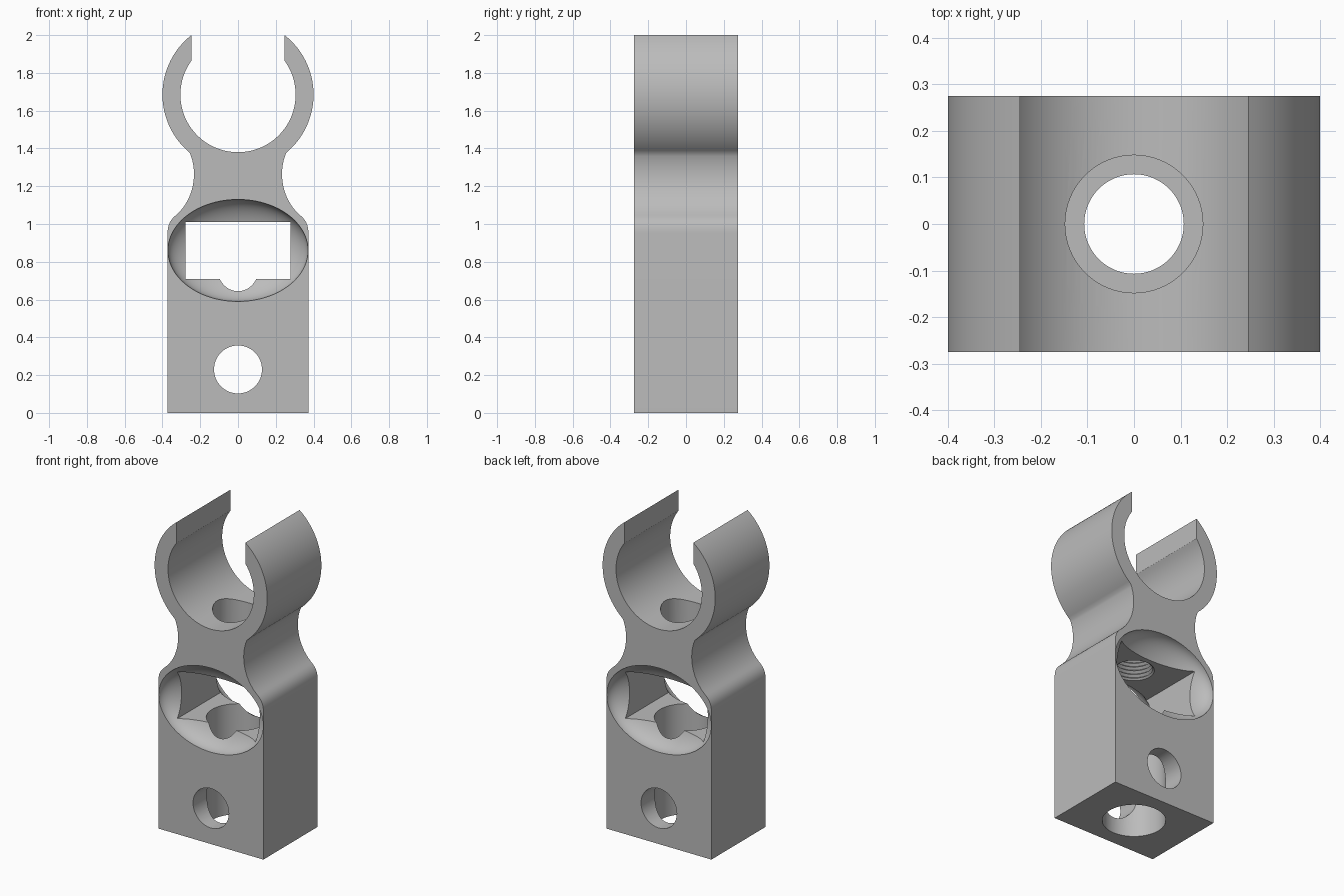
import bpy, bmesh
from math import sin, cos, pi, atan2, asin, acos
from mathutils import Matrix

cube = bpy.data.objects.get("Cube")
if cube:
    bpy.data.objects.remove(cube, do_unlink=True)

HALF_DEPTH = 0.275
RING_Z, R_OUT, R_IN, GAP = 1.685, 0.40, 0.305, 0.245

grey = bpy.data.materials.new("plain grey")
grey.use_nodes = True
grey.diffuse_color = (0.5, 0.5, 0.5, 1)
grey.node_tree.nodes["Principled BSDF"].inputs["Base Color"].default_value = (0.5, 0.5, 0.5, 1)


def make_object(name, bm):
    bmesh.ops.recalc_face_normals(bm, faces=bm.faces)
    mesh = bpy.data.meshes.new(name)
    bm.to_mesh(mesh)
    bm.free()
    obj = bpy.data.objects.new(name, mesh)
    bpy.context.scene.collection.objects.link(obj)
    mesh.materials.append(grey)
    return obj


def arc(radius, start, end, steps):
    angles = [start + (end - start) * i / steps for i in range(steps + 1)]
    return [(radius * cos(a), RING_Z + radius * sin(a)) for a in angles]


def bezier(a, b, c, d, steps):
    pts = []
    for i in range(steps + 1):
        t = i / steps
        w = ((1 - t) ** 3, 3 * t * (1 - t) ** 2, 3 * t * t * (1 - t), t ** 3)
        pts.append(tuple(sum(k * p[j] for k, p in zip(w, (a, b, c, d))) for j in (0, 1)))
    return pts


def lathe(name, profile, segments=64):
    """Solid of revolution around z from (radius, height) pairs."""
    bm = bmesh.new()
    rings = [[bm.verts.new((r * cos(2 * pi * i / segments), r * sin(2 * pi * i / segments), z))
              for i in range(segments)] for r, z in profile]
    for low, high in zip(rings, rings[1:]):
        for i in range(segments):
            j = (i + 1) % segments
            bm.faces.new((low[i], low[j], high[j], high[i]))
    bm.faces.new(rings[0])
    bm.faces.new(rings[-1])
    return make_object(name, bm)


# Right half of the outline: base, shoulder, waist, clip arm
shoulder = bezier((0.373, 0.95), (0.373, 1.0), (0.355, 1.025), (0.325, 1.05), 8)
waist = bezier((0.325, 1.05), (0.235, 1.13), (0.21, 1.27), (0.255, 1.376), 20)
join = atan2(1.376 - RING_Z, 0.255)
half = [(0.373, 0)] + shoulder + waist[1:]
half += arc(R_OUT, join, acos(GAP / R_OUT), 36)[1:]
half += arc(R_IN, acos(GAP / R_IN), -pi / 2, 40)
mirrored = [(-x, z) for x, z in reversed(half[:-1])]

# Body extruded front to back
bm = bmesh.new()
face = bm.faces.new([bm.verts.new((x, -HALF_DEPTH, z)) for x, z in half + mirrored])
out = bmesh.ops.extrude_face_region(bm, geom=[face])
moved = [g for g in out["geom"] if isinstance(g, bmesh.types.BMVert)]
bmesh.ops.translate(bm, verts=moved, vec=(0, 2 * HALF_DEPTH, 0))
body = make_object("clip_bracket", bm)

cutters = []

# Rectangular window through the middle
bm = bmesh.new()
bmesh.ops.create_cube(bm, size=1, matrix=Matrix.Translation((0, 0, 0.86)) @ Matrix.Diagonal((0.556, 1, 0.3, 1)))
cutters.append(make_object("window_cutter", bm))

# Rounded oval recesses on front and back
for side in (-1, 1):
    bm = bmesh.new()
    bmesh.ops.create_uvsphere(bm, u_segments=80, v_segments=40, radius=1)
    bmesh.ops.transform(bm, verts=bm.verts, matrix=Matrix.Translation((0, side * HALF_DEPTH, 0.86))
                        @ Matrix.Diagonal((0.371, 0.15, 0.27, 1)) @ Matrix.Rotation(pi / 2, 4, "X"))
    cutters.append(make_object("recess_cutter", bm))

# Cross hole near the base
bm = bmesh.new()
bmesh.ops.create_cone(bm, cap_ends=True, segments=64, radius1=0.127, radius2=0.127, depth=1,
                      matrix=Matrix.Translation((0, 0, 0.23)) @ Matrix.Rotation(pi / 2, 4, "X"))
cutters.append(make_object("cross_hole_cutter", bm))

# Vertical bores: wide socket below, threaded hole, counterbore under the clip
cutters.append(lathe("socket_cutter", [(0.185, -0.1), (0.185, 0.85)]))
thread = [(0.107 if i % 2 == 0 else 0.122, 0.97 + 0.0125 * i) for i in range(17)]
cutters.append(lathe("thread_cutter", thread + [(0.107, 1.25)]))
cutters.append(lathe("counterbore_cutter", [(0.148, 1.19), (0.148, 1.6)]))

for cutter in cutters:
    cutter.hide_render = True
    mod = body.modifiers.new(cutter.name, "BOOLEAN")
    mod.operation, mod.solver, mod.object = "DIFFERENCE", "EXACT", cutter

# Bake the cuts and drop the cutters
graph = bpy.context.evaluated_depsgraph_get()
baked = bpy.data.meshes.new_from_object(body.evaluated_get(graph))
body.modifiers.clear()
body.data = baked
for cutter in cutters:
    bpy.data.objects.remove(cutter, do_unlink=True)

bpy.ops.object.select_all(action="DESELECT")
body.select_set(True)
bpy.context.view_layer.objects.active = body
bpy.ops.object.shade_smooth_by_angle(angle=pi / 6)
